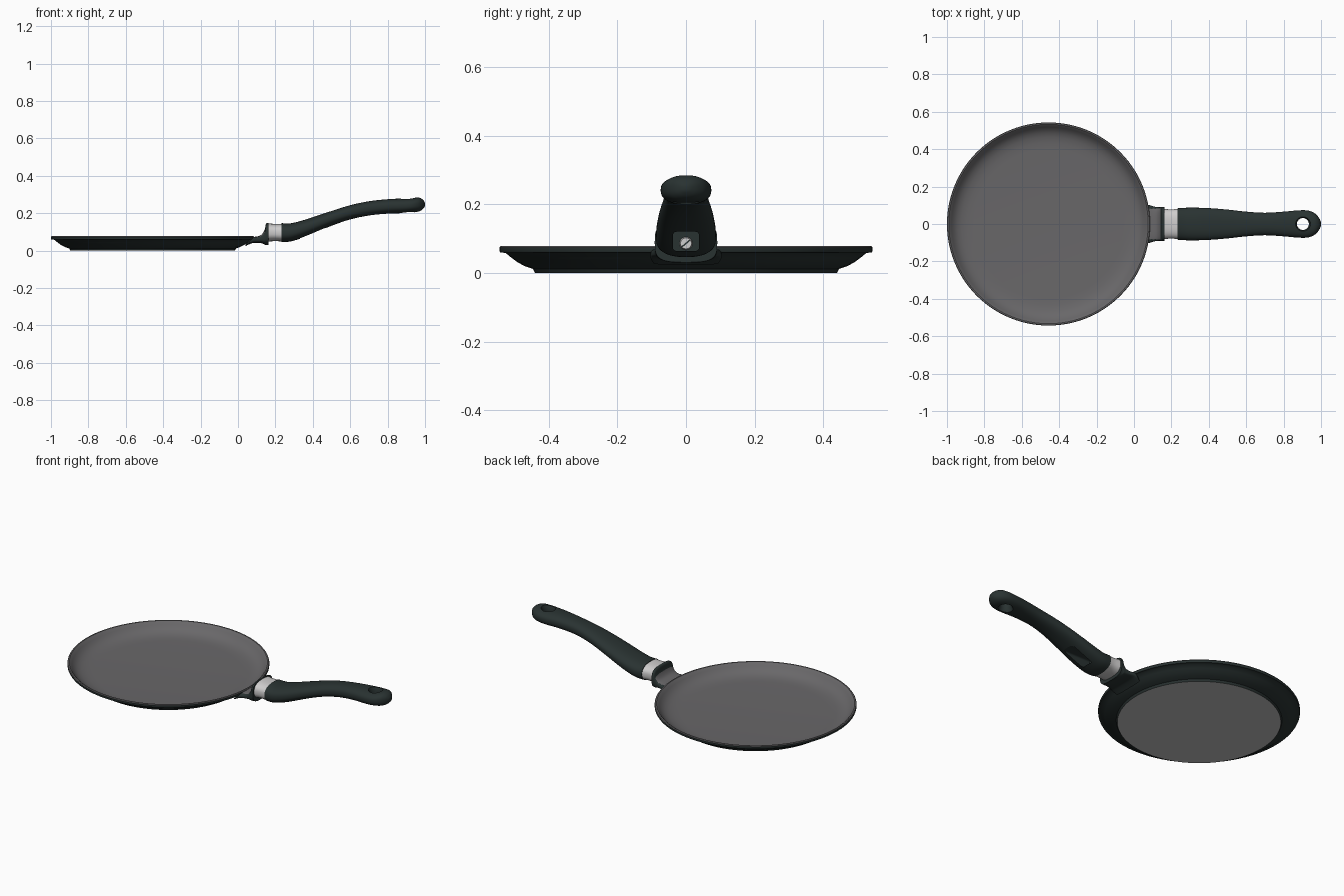
import bpy, bmesh, math
from mathutils import Matrix

if "Cube" in bpy.data.objects:
    bpy.data.objects.remove(bpy.data.objects["Cube"])


def material(name, rgb):
    m = bpy.data.materials.new(name)
    m.diffuse_color = (*rgb, 1)
    m.use_nodes = True
    m.node_tree.nodes["Principled BSDF"].inputs["Base Color"].default_value = m.diffuse_color
    return m


GREEN = material("dark green", (0.022, 0.032, 0.031))
GREY = material("coating grey", (0.140, 0.136, 0.141))
METAL = material("brushed metal", (0.62, 0.61, 0.61))
BASE = material("base steel", (0.52, 0.52, 0.52))


def finish(name, bm, mats, rule=None, angle=35):
    bmesh.ops.recalc_face_normals(bm, faces=bm.faces)
    bm.normal_update()
    if rule:
        for f in bm.faces:
            f.material_index = rule(f)
    me = bpy.data.meshes.new(name)
    bm.to_mesh(me)
    bm.free()
    for m in mats:
        me.materials.append(m)
    ob = bpy.data.objects.new(name, me)
    bpy.context.collection.objects.link(ob)
    smooth(ob, angle)
    return ob


def smooth(ob, angle=35):
    bpy.ops.object.select_all(action='DESELECT')
    ob.select_set(True)
    bpy.context.view_layer.objects.active = ob
    bpy.ops.object.shade_smooth_by_angle(angle=math.radians(angle))


def skin(bm, rings):
    n = len(rings[0])
    for a, b in zip(rings, rings[1:]):
        for i in range(n):
            j = (i + 1) % n
            bm.faces.new((a[i], a[j], b[j], b[i]))
    bm.faces.new(rings[0])
    bm.faces.new(rings[-1])


def lathe(profile, cx, n=96):
    """Closed solid of revolution about a vertical axis at x = cx."""
    bm = bmesh.new()
    skin(bm, [[bm.verts.new((cx + r * math.cos(2 * math.pi * i / n),
                             r * math.sin(2 * math.pi * i / n), z))
               for i in range(n)] for r, z in profile])
    return bm


def spline(pts, steps):
    """Catmull-Rom through tuples of numbers."""
    p = [pts[0]] + pts + [pts[-1]]
    out = []
    for k in range(1, len(p) - 2):
        for s in range(steps):
            t = s / steps
            out.append([0.5 * (2 * b + (c - a) * t + (2 * a - 5 * b + 4 * c - d) * t * t
                               + (3 * b - a - 3 * c + d) * t ** 3)
                        for a, b, c, d in zip(*p[k - 1:k + 3])])
    return out + [list(pts[-1])]


def loft(stations, power, steps=4, n=48):
    """Superellipse sections along x: (x, bottom, top, half width)."""
    bm = bmesh.new()
    rings = []
    for x, lo, hi, w in spline(stations, steps):
        ring = []
        for i in range(n):
            c, s = math.cos(2 * math.pi * i / n), math.sin(2 * math.pi * i / n)
            y = math.copysign(abs(c) ** (2 / power), c) * w
            z = math.copysign(abs(s) ** (2 / power), s) * (hi - lo) / 2
            ring.append(bm.verts.new((x, y, (lo + hi) / 2 + z)))
        rings.append(ring)
    skin(bm, rings)
    return bm


def cut(ob, cutter):
    cutter.hide_render = True
    mod = ob.modifiers.new("cut", 'BOOLEAN')
    mod.operation, mod.solver, mod.object = 'DIFFERENCE', 'EXACT', cutter
    bpy.context.view_layer.objects.active = ob
    bpy.ops.object.modifier_apply(modifier=mod.name)
    bpy.data.objects.remove(cutter)


# Pan body: steel base, grey cooking surface, green outside wall
CX = -0.457
pan = lathe([(0.44, 0), (0.446, 0.012), (0.47, 0.020), (0.49, 0.031), (0.508, 0.044),
             (0.525, 0.058), (0.541, 0.060), (0.543, 0.064), (0.543, 0.074), (0.540, 0.078),
             (0.533, 0.078), (0.528, 0.074), (0.518, 0.061), (0.505, 0.047), (0.488, 0.035),
             (0.465, 0.026), (0.435, 0.021), (0.40, 0.019)], CX)


def pan_colour(f):
    if f.normal.z < -0.99 and f.calc_center_median().z < 0.001:
        return 2
    return 1 if f.normal.z > 0.3 else 0


finish("pan_body", pan, [GREEN, GREY, BASE], pan_colour)


# Bracket: tongue under the rim sweeping up into a flange, grey on its hollow top
def bracket_colour(f):
    c = f.calc_center_median()
    return int(f.normal.z > 0.3 and c.x < 0.145 and abs(c.y) < 0.082)


bracket = loft([(0.040, 0.024, 0.036, 0.095), (0.06, 0.034, 0.054, 0.103),
                (0.08, 0.041, 0.072, 0.102), (0.105, 0.042, 0.076, 0.094),
                (0.128, 0.039, 0.088, 0.090), (0.143, 0.032, 0.114, 0.090),
                (0.150, 0.030, 0.145, 0.091), (0.162, 0.031, 0.148, 0.091)], 3.5)
finish("handle_bracket", bracket, [GREEN, GREY], bracket_colour)

# Metal ferrule
finish("ferrule", loft([(0.158, 0.048, 0.146, 0.081), (0.20, 0.051, 0.143, 0.078),
                        (0.24, 0.048, 0.144, 0.081)], 2.6), [METAL])

# Handle with a gentle S curve and rounded end
handle = finish("handle", loft([
    (0.232, 0.046, 0.147, 0.084), (0.28, 0.049, 0.146, 0.087), (0.34, 0.067, 0.160, 0.087),
    (0.40, 0.091, 0.179, 0.085), (0.50, 0.133, 0.212, 0.077), (0.60, 0.167, 0.243, 0.066),
    (0.70, 0.188, 0.264, 0.060), (0.80, 0.198, 0.275, 0.066), (0.88, 0.200, 0.279, 0.073),
    (0.93, 0.204, 0.281, 0.072), (0.965, 0.209, 0.284, 0.058), (0.986, 0.220, 0.275, 0.037),
    (0.997, 0.234, 0.261, 0.017), (1.0, 0.243, 0.252, 0.005)], 2.4), [GREEN])

# Hanging hole with flared mouths
cut(handle, finish("hole_cutter", lathe([(0.055, 0.17), (0.032, 0.222), (0.032, 0.260),
                                         (0.052, 0.31)], 0.903, 40), [GREEN]))

# Screw pocket opening on the underside
box = bmesh.new()
bmesh.ops.create_cube(box, size=1, matrix=Matrix.Translation((0.385, 0, 0.092))
                      @ Matrix.Diagonal((0.21, 0.076, 0.056, 1)))
bmesh.ops.bevel(box, geom=[e for e in box.edges if abs(e.verts[0].co.x - e.verts[1].co.x) > 0.1],
                offset=0.010, segments=4, profile=0.5, affect='EDGES')
cut(handle, finish("pocket_cutter", box, [GREEN]))
smooth(handle)

# Slotted screw head facing along the handle
screw = bmesh.new()
bmesh.ops.create_cone(screw, cap_ends=True, segments=32, radius1=0.019, radius2=0.016, depth=0.014,
                      matrix=Matrix.Translation((0.286, 0, 0.086)) @ Matrix.Rotation(math.pi / 2, 4, 'Y'))
finish("screw_head", screw, [METAL])
slot = bmesh.new()
bmesh.ops.create_cube(slot, size=1, matrix=Matrix.Translation((0.293, 0, 0.086))
                      @ Matrix.Rotation(math.radians(40), 4, 'X')
                      @ Matrix.Diagonal((0.002, 0.031, 0.004, 1)))
finish("screw_slot", slot, [GREEN])
